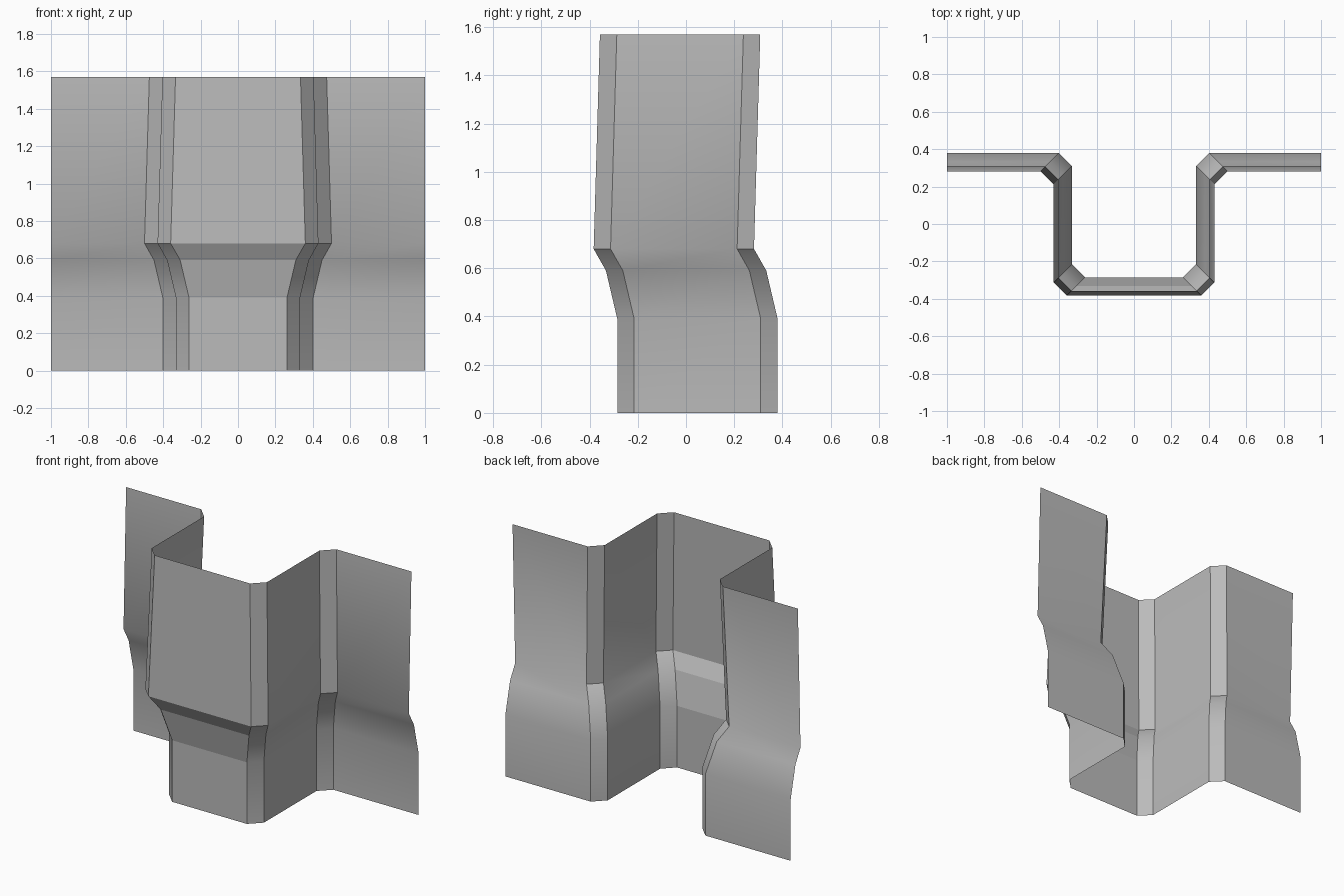
import bpy, bmesh

cube = bpy.data.objects.get("Cube")
if cube:
    bpy.data.objects.remove(cube, do_unlink=True)

grey = bpy.data.materials.new("plain grey")
grey.use_nodes = True
grey.diffuse_color = (0.5, 0.5, 0.5, 1)
grey.node_tree.nodes["Principled BSDF"].inputs["Base Color"].default_value = (0.5, 0.5, 0.5, 1)

# Half section of the folded sheet: (x, y, how far x follows the flare)
HALF = [(0.262, -0.285, 1), (0.332, -0.215, 1), (0.332, 0.31, 1),
        (0.402, 0.38, 1), (1.0, 0.38, 0)]
# Height and outward flare of each fold line
LEVELS = [(0, 0), (0.39, 0), (0.59, 0.047), (0.68, 0.098), (1.57, 0.072)]
KINK = 3

section = [(-x, y, -f) for x, y, f in reversed(HALF)] + HALF
FRONT = len(HALF) - 1            # strip index of the front panel
CHAMFERS = {FRONT - 3, FRONT - 1, FRONT + 1, FRONT + 3}

bm = bmesh.new()
rows = [[bm.verts.new((x + f * d, y - d, z)) for x, y, f in section]
        for z, d in LEVELS]

for r in range(len(rows) - 1):
    low, high = rows[r], rows[r + 1]
    for s in range(len(section) - 1):
        face = bm.faces.new((low[s], low[s + 1], high[s + 1], high[s]))
        face.smooth = s != FRONT   # crisp bands on the front panel

# Sharp creases along the corners, and across the kink of panel and chamfers
for row, above in zip(rows, rows[1:]):
    for s in range(1, len(section) - 1):
        bm.edges.get((row[s], above[s])).smooth = False
for s in CHAMFERS | {FRONT}:
    bm.edges.get((rows[KINK][s], rows[KINK][s + 1])).smooth = False

mesh = bpy.data.meshes.new("folded_wall_panel")
bm.to_mesh(mesh)
bm.free()
mesh.materials.append(grey)
panel = bpy.data.objects.new("folded_wall_panel", mesh)
bpy.context.collection.objects.link(panel)
